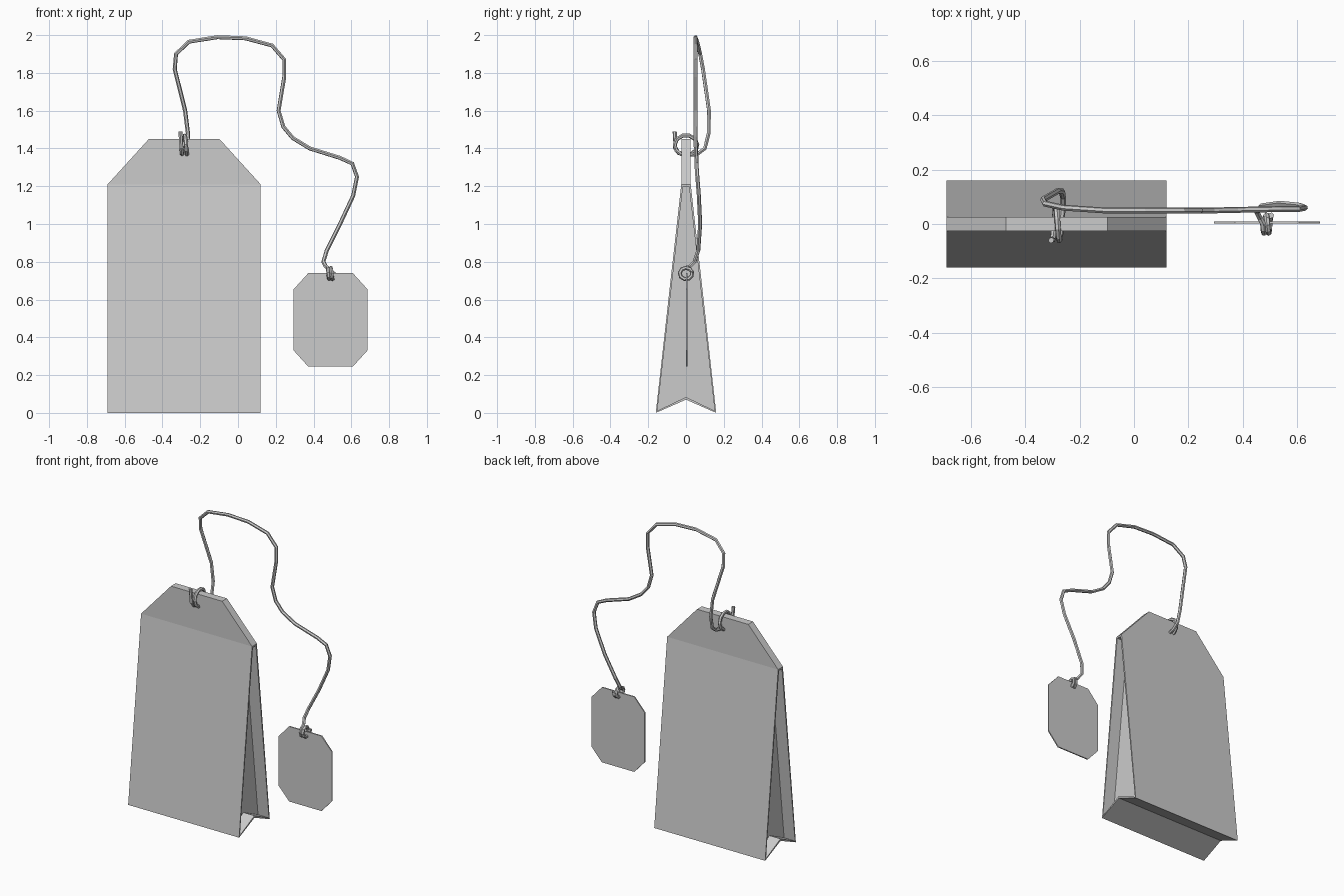
import bpy, bmesh, math

if "Cube" in bpy.data.objects:
    bpy.data.objects.remove(bpy.data.objects["Cube"])


def make_object(name, bm):
    bmesh.ops.recalc_face_normals(bm, faces=bm.faces)
    mesh = bpy.data.meshes.new(name)
    bm.to_mesh(mesh)
    bm.free()
    obj = bpy.data.objects.new(name, mesh)
    bpy.context.collection.objects.link(obj)
    return obj


def coil(xs, xe, ry, rz, cz, start, turns, steps):
    """Points winding around the x axis; angle 0 is +y, 90 degrees is +z."""
    pts = []
    for i in range(steps + 1):
        t = i / steps
        a = math.radians(start + 360 * turns * t)
        pts.append((xs + (xe - xs) * t, ry * math.cos(a), cz + rz * math.sin(a)))
    return pts


# Bag body: tapered pouch with clipped shoulders and a folded-in base
CX = -0.285
bm = bmesh.new()
profile = [(0.405, 0.16, 0), (0.405, 0.025, 1.21), (0.187, 0.025, 1.45)]
v = {}
for sx in (-1, 1):
    for sy in (-1, 1):
        for i, (x, y, z) in enumerate(profile):
            v[sx, sy, i] = bm.verts.new((CX + sx * x, sy * y, z))
    v[sx, 0, 0] = bm.verts.new((CX + sx * 0.405, 0, 0.07))
sides = []
for s in (-1, 1):
    # front/back lower panel and upper shoulder panel
    for i in (0, 1):
        bm.faces.new([v[-1, s, i], v[1, s, i], v[1, s, i + 1], v[-1, s, i + 1]])
    # base fold, clipped corner, open end
    bm.faces.new([v[-1, s, 0], v[1, s, 0], v[1, 0, 0], v[-1, 0, 0]])
    bm.faces.new([v[s, -1, 1], v[s, 1, 1], v[s, 1, 2], v[s, -1, 2]])
    sides.append(bm.faces.new([v[s, -1, 0], v[s, 0, 0], v[s, 1, 0],
                               v[s, 1, 1], v[s, -1, 1]]))
bm.faces.new([v[-1, -1, 2], v[1, -1, 2], v[1, 1, 2], v[-1, 1, 2]])
bmesh.ops.recalc_face_normals(bm, faces=bm.faces)

# Recessed ends between the front and back sheets
bmesh.ops.inset_individual(bm, faces=sides, thickness=0.014)
for f in sides:
    inward = -0.08 if f.normal.x > 0 else 0.08
    new = bmesh.ops.extrude_discrete_faces(bm, faces=[f])["faces"]
    bmesh.ops.translate(bm, verts=new[0].verts, vec=(inward, 0, 0))
make_object("tea_bag", bm)

# Paper tag with four clipped corners
bm = bmesh.new()
w, h, cx, cz = 0.195, 0.2475, 0.49, 0.4925
outline = [(w - 0.077, h), (w, h - 0.085)]
outline += [(x, -z) for x, z in reversed(outline)]
outline += [(-x, -z) for x, z in outline]
face = bm.faces.new([bm.verts.new((cx + x, 0.001, cz + z)) for x, z in outline])
ext = bmesh.ops.extrude_face_region(bm, geom=[face])["geom"]
bmesh.ops.translate(bm, vec=(0, 0.008, 0),
                    verts=[g for g in ext if isinstance(g, bmesh.types.BMVert)])
make_object("paper_tag", bm)

# String: loose end, loop through the bag, long wavy run, loop through the tag
path = [(-0.305, -0.06, 1.49)]
path += coil(-0.302, -0.268, 0.06, 0.053, 1.417, 160, 1.33, 14)
path += [
    (-0.262, 0.06, 1.37), (-0.262, 0.10, 1.40), (-0.265, 0.12, 1.48),
    (-0.28, 0.122, 1.60), (-0.335, 0.09, 1.82), (-0.328, 0.075, 1.90),
    (-0.26, 0.06, 1.965), (-0.11, 0.05, 1.989), (0.04, 0.05, 1.983),
    (0.18, 0.05, 1.945), (0.245, 0.05, 1.87), (0.245, 0.05, 1.78),
    (0.215, 0.05, 1.60), (0.24, 0.05, 1.515), (0.29, 0.05, 1.455),
    (0.38, 0.052, 1.40), (0.54, 0.055, 1.35), (0.605, 0.055, 1.32),
    (0.63, 0.06, 1.25), (0.61, 0.068, 1.15), (0.54, 0.075, 1.00),
    (0.47, 0.065, 0.86), (0.452, 0.045, 0.80), (0.465, 0.02, 0.775)]
path += coil(0.475, 0.505, 0.033, 0.03, 0.738, 90, 1.8, 16)

curve = bpy.data.curves.new("string", "CURVE")
curve.dimensions = "3D"
curve.bevel_depth = 0.011
curve.bevel_resolution = 1
curve.use_fill_caps = True
spline = curve.splines.new("POLY")
spline.points.add(len(path) - 1)
for p, co in zip(spline.points, path):
    p.co = (*co, 1)
spline.use_smooth = False
bpy.context.collection.objects.link(bpy.data.objects.new("string", curve))
